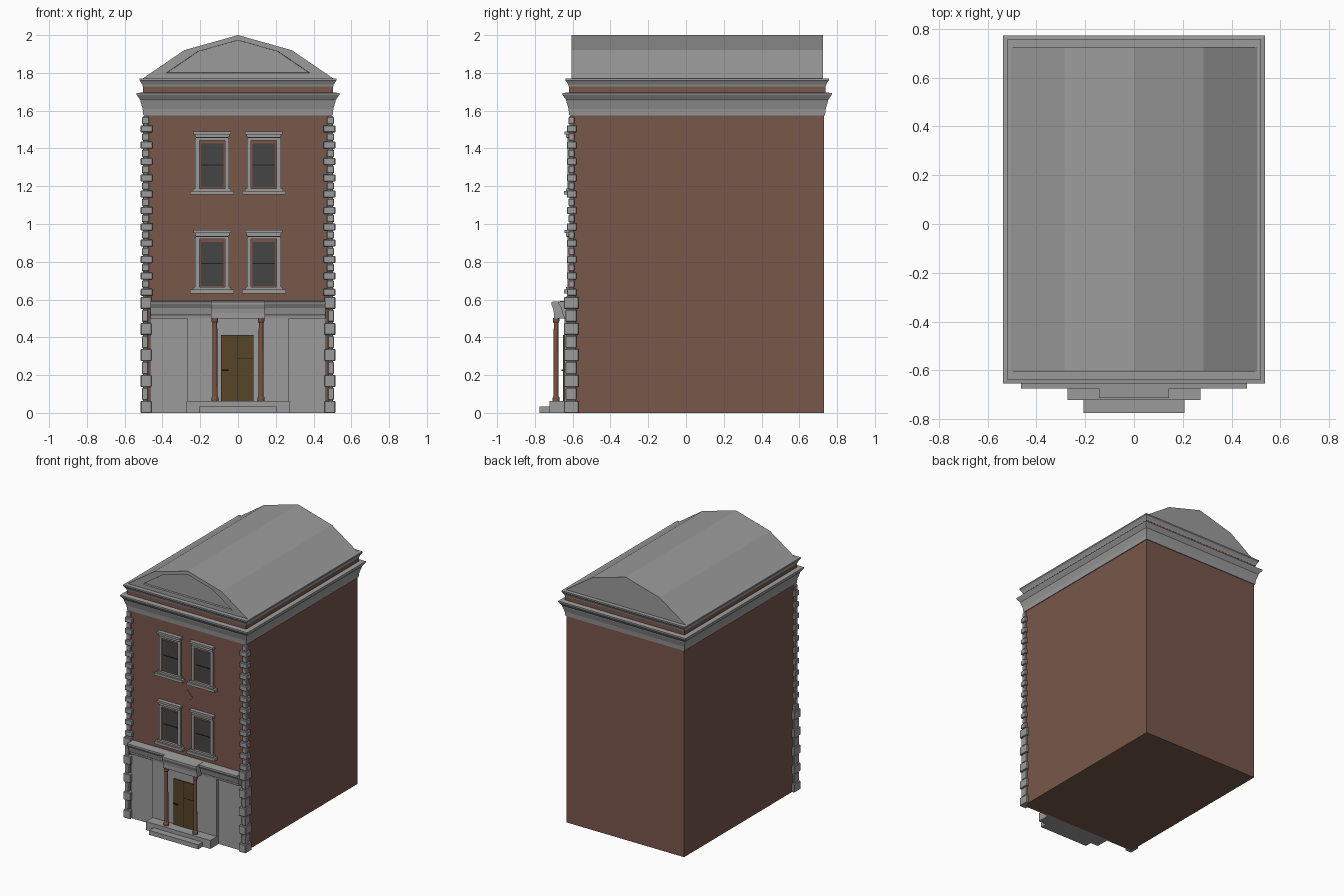
import bpy, bmesh
from mathutils import Matrix

cube = bpy.data.objects.get("Cube")
if cube:
    bpy.data.objects.remove(cube, do_unlink=True)


def material(name, r, g, b):
    m = bpy.data.materials.new(name)
    m.use_nodes = True
    m.diffuse_color = (r, g, b, 1)
    m.node_tree.nodes["Principled BSDF"].inputs["Base Color"].default_value = (r, g, b, 1)
    return m


STONE = material("grey stone", 0.33, 0.33, 0.33)
BRICK = material("red brown brick", 0.19, 0.095, 0.07)
SASH = material("sash red brown", 0.2, 0.085, 0.055)
GLASS = material("dark glass", 0.06, 0.06, 0.06)
DOOR = material("brown door wood", 0.095, 0.06, 0.02)
IRON = material("black iron", 0.015, 0.015, 0.015)

# Main wall extents
HALF, FRONT, BACK, EAVES = 0.495, -0.612, 0.73, 1.77


def finish(name, bm, mat):
    bmesh.ops.recalc_face_normals(bm, faces=bm.faces)
    mesh = bpy.data.meshes.new(name)
    bm.to_mesh(mesh)
    bm.free()
    mesh.materials.append(mat)
    ob = bpy.data.objects.new(name, mesh)
    bpy.context.collection.objects.link(ob)
    return ob


def add_box(bm, x, y, z):
    """Box given as (min, max) pairs."""
    size = [b - a for a, b in (x, y, z)]
    mid = [(a + b) / 2 for a, b in (x, y, z)]
    m = Matrix.Translation(mid) @ Matrix.Diagonal((*size, 1))
    bmesh.ops.create_cube(bm, size=1, matrix=m)


def box(name, x, y, z, mat):
    bm = bmesh.new()
    add_box(bm, x, y, z)
    return finish(name, bm, mat)


def loft(bm, rings):
    """Join rings of points into a closed solid."""
    loops = [[bm.verts.new(p) for p in ring] for ring in rings]
    n = len(loops[0])
    for a, b in zip(loops, loops[1:]):
        for i in range(n):
            j = (i + 1) % n
            bm.faces.new((a[i], a[j], b[j], b[i]))
    bm.faces.new(loops[0])
    bm.faces.new(loops[-1])


def band(name, profile, mat):
    """Moulding round the whole building from (overhang, height) pairs."""
    bm = bmesh.new()
    loft(bm, [[(-HALF - o, FRONT - o, z), (HALF + o, FRONT - o, z),
               (HALF + o, BACK + o, z), (-HALF - o, BACK + o, z)] for o, z in profile])
    return finish(name, bm, mat)


def moulding(name, half, profile, mat):
    """Front moulding extruded along x from (y, z) pairs."""
    bm = bmesh.new()
    loft(bm, [[(x, y, z) for y, z in profile] for x in (-half, half)])
    return finish(name, bm, mat)


# Brick body and cornice bands
box("brick_body", (-HALF, HALF), (FRONT, BACK), (0, 1.6), BRICK)
band("lower_cornice", [(0.006, 1.575), (0.01, 1.61), (0.022, 1.65), (0.022, 1.656),
                       (0.032, 1.67), (0.042, 1.685), (0.042, 1.693), (0.01, 1.697)], STONE)
band("brick_parapet", [(0.008, 1.68), (0.008, 1.74)], BRICK)
band("parapet_cap", [(0.009, 1.727), (0.012, 1.738), (0.022, 1.755), (0.026, 1.76),
                     (0.026, EAVES)], STONE)

# Faceted roof with a sunken front gable panel
def gable(scale, lift, y):
    shape = [(-0.505, 0), (-0.285, 0.15), (0, 0.23), (0.285, 0.15), (0.505, 0)]
    return [(x * scale, y, EAVES + lift + h * scale) for x, h in shape]

bm = bmesh.new()
loft(bm, [gable(1, 0, 0.725), gable(1, 0, -0.605),
          gable(0.75, 0.03, -0.605), gable(0.74, 0.032, -0.592)])
finish("roof", bm, STONE)

# Corner stones, alternately long and short
def quoins(name, z0, z1, count, inner, outer, y_front, y_back):
    step = (z1 - z0) / count
    for side, label in ((1, "left"), (-1, "right")):
        bm = bmesh.new()
        for i in range(count):
            cut = 0.018 * (i % 2)
            xs = sorted((side * (inner + cut), side * (outer - cut * 0.4)))
            add_box(bm, xs, (y_front + cut * 0.4, y_back - cut * 0.6),
                    (z0 + i * step, z0 + (i + 1) * step - 0.006))
        xs = sorted((side * (inner + 0.022), side * (outer - 0.012)))
        add_box(bm, xs, (y_front + 0.012, y_back - 0.016), (z0, z1))
        ob = finish(f"{label}_{name}", bm, STONE)
        mod = ob.modifiers.new("worn_edges", "BEVEL")
        mod.width, mod.segments = 0.003, 1

quoins("upper_quoins", 0.62, 1.572, 22, 0.453, 0.515, -0.63, -0.58)
quoins("lower_quoins", 0, 0.62, 9, 0.458, 0.515, -0.645, -0.568)

# Ground floor stone front
box("ground_floor_facing", (-0.465, 0.465), (-0.622, -0.6), (0, 0.54), STONE)
box("entrance_bay", (-0.27, 0.27), (-0.642, -0.6), (0, 0.52), STONE)
moulding("ground_floor_cornice", 0.463,
         [(-0.6, 0.5), (-0.645, 0.5), (-0.648, 0.518), (-0.652, 0.522), (-0.66, 0.555),
          (-0.675, 0.578), (-0.675, 0.588), (-0.6, 0.594)], STONE)
moulding("porch_canopy", 0.143,
         [(-0.62, 0.5), (-0.7, 0.5), (-0.7, 0.53), (-0.703, 0.55), (-0.713, 0.575),
          (-0.713, 0.588), (-0.62, 0.594)], STONE)
box("porch_platform", (-0.272, 0.272), (-0.722, -0.6), (0, 0.064), STONE)
box("front_step", (-0.207, 0.207), (-0.775, -0.72), (0, 0.034), STONE)

# Door with panel seams and handle
box("door", (-0.09, 0.083), (-0.65, -0.63), (0.064, 0.412), DOOR)
bm = bmesh.new()
add_box(bm, (-0.006, -0.003), (-0.651, -0.645), (0.064, 0.412))
add_box(bm, (-0.003, 0.083), (-0.651, -0.645), (0.285, 0.288))
add_box(bm, (-0.085, -0.05), (-0.66, -0.645), (0.222, 0.23))
finish("door_seams_and_handle", bm, IRON)

# Porch columns
for side, label in ((1, "left"), (-1, "right")):
    bm = bmesh.new()
    rings = [(0.019, 0.064), (0.019, 0.08), (0.014, 0.088), (0.012, 0.475),
             (0.017, 0.483), (0.017, 0.502)]
    for (r1, z1), (r2, z2) in zip(rings, rings[1:]):
        place = Matrix.Translation((side * 0.122, -0.688, (z1 + z2) / 2))
        bmesh.ops.create_cone(bm, cap_ends=True, segments=12, radius1=r1, radius2=r2,
                              depth=z2 - z1, matrix=place)
    finish(f"{label}_porch_column", bm, SASH)

# Windows: casing, sash, glass, lintel and sill
def window(name, cx, z):
    def piece(part, half, y, z0, z1, mat):
        box(f"{name}_{part}", (cx - half, cx + half), (y, FRONT + 0.01), (z + z0, z + z1), mat)

    bm = bmesh.new()
    for s in (-1, 1):
        add_box(bm, sorted((cx + s * 0.068, cx + s * 0.09)), (-0.628, -0.6), (z + 0.02, z + 0.3))
    add_box(bm, (cx - 0.07, cx + 0.07), (-0.628, -0.6), (z + 0.288, z + 0.3))
    finish(f"{name}_casing", bm, STONE)
    piece("sash", 0.068, -0.616, 0.02, 0.29, SASH)
    piece("glass", 0.059, -0.618, 0.04, 0.272, GLASS)
    piece("meeting_rail", 0.059, -0.621, 0.155, 0.161, IRON)
    piece("sill", 0.117, -0.646, 0, 0.02, STONE)
    piece("sill_bed", 0.1, -0.634, 0.02, 0.034, STONE)
    piece("lintel_shadow_gap", 0.085, -0.632, 0.3, 0.306, IRON)
    piece("lintel", 0.091, -0.634, 0.305, 0.325, STONE)
    piece("lintel_cap", 0.099, -0.642, 0.32, 0.336, STONE)

for floor, z in (("lower", 0.632), ("upper", 1.155)):
    for side, label in ((1, "left"), (-1, "right")):
        window(f"{floor}_{label}_window", side * 0.137, z)

# Faint diamond plaque between the floors
bm = bmesh.new()
loft(bm, [[(-0.05, y, 1.05), (0, y, 1.0), (0.05, y, 1.05), (0, y, 1.1)]
          for y in (FRONT + 0.002, FRONT - 0.003)])
finish("diamond_plaque", bm, BRICK)
